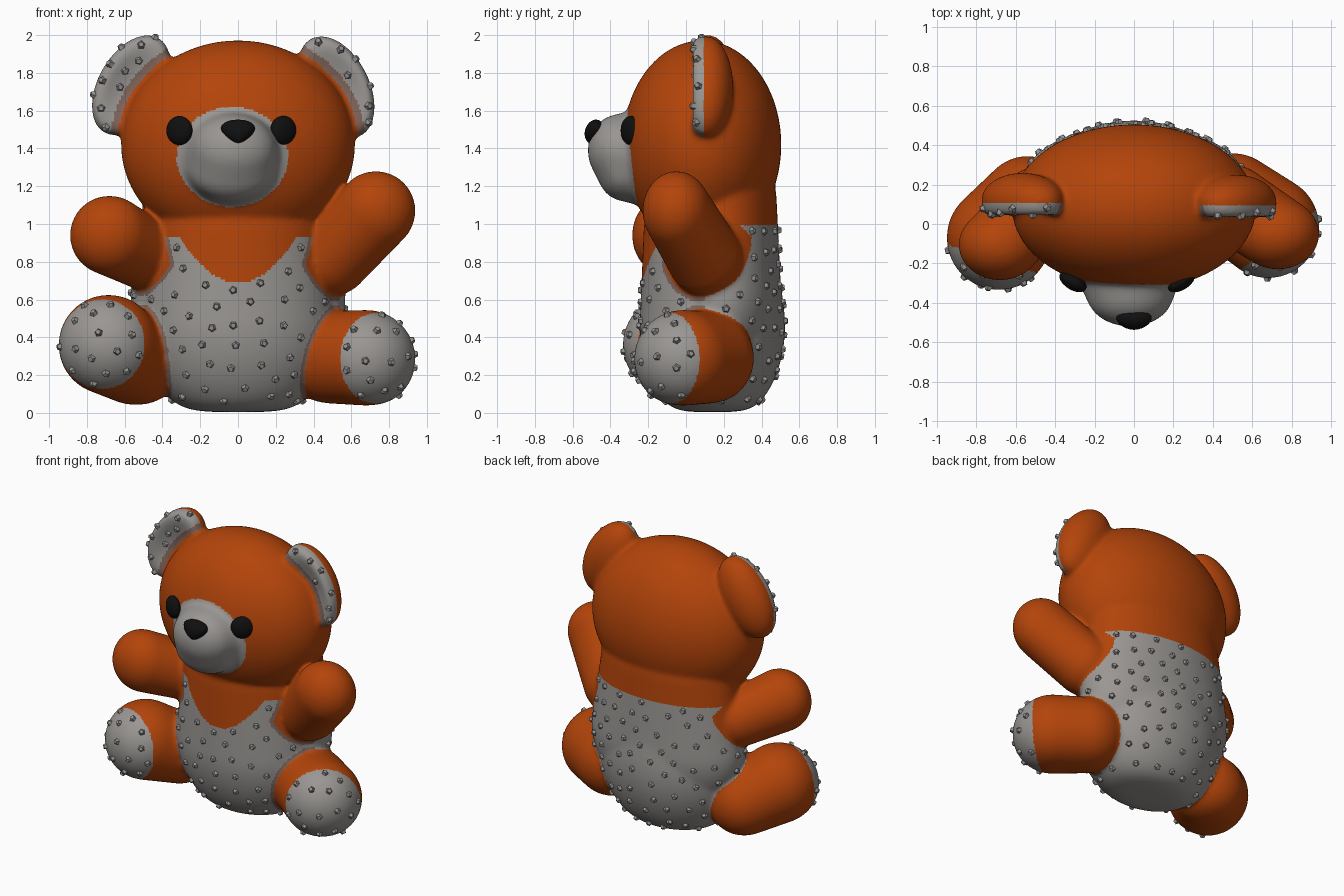
import bpy, bmesh, math, random
from mathutils import Vector, Matrix, kdtree

if "Cube" in bpy.data.objects:
    bpy.data.objects.remove(bpy.data.objects["Cube"])

random.seed(4)
COLOURS = {"orange": (0.45, 0.058, 0.003), "grey": (0.32, 0.305, 0.29),
           "brown_grey": (0.21, 0.125, 0.10), "black": (0.005, 0.005, 0.005),
           "stud_grey": (0.29, 0.28, 0.275)}
MATS = {}
for name, c in COLOURS.items():
    MATS[name] = bpy.data.materials.new(name)
    MATS[name].diffuse_color = (*c, 1)
ORANGE, GREY, BROWN = 0, 1, 2


def make_object(name, bm, mats, smooth=True):
    me = bpy.data.meshes.new(name)
    bm.to_mesh(me)
    bm.free()
    for f in me.polygons:
        f.use_smooth = smooth
    for m in mats:
        me.materials.append(MATS[m])
    ob = bpy.data.objects.new(name, me)
    bpy.context.collection.objects.link(ob)
    return ob


def place(c, r, rot=None):
    return Matrix.Translation(c) @ (rot or Matrix()) @ Matrix.Diagonal((*r, 1))


def add_hull(bm, *blobs):
    """Convex skin around one or more ellipsoids (centre, radii)."""
    t = bmesh.new()
    for c, r in blobs:
        r = r if isinstance(r, tuple) else (r, r, r)
        bmesh.ops.create_uvsphere(t, u_segments=60, v_segments=36, radius=1, matrix=place(c, r))
    pts = [v.co.copy() for v in t.verts]
    t.free()
    t = bmesh.new()
    for p in pts:
        t.verts.new(p)
    bmesh.ops.convex_hull(t, input=t.verts[:])
    bmesh.ops.delete(t, geom=[v for v in t.verts if not v.link_faces], context='VERTS')
    bmesh.ops.recalc_face_normals(t, faces=t.faces[:])
    me = bpy.data.meshes.new("temp")
    t.to_mesh(me)
    t.free()
    bm.from_mesh(me)
    bpy.data.meshes.remove(me)


# Part layout
BODY = ((0, 0.14, 0.46), (0.52, 0.385, 0.54))
BACK = ((0, 0.20, 0.60), (0.57, 0.305, 0.46))
HEAD = ((0, 0.085, 1.42), (0.62, 0.42, 0.552))
NECK = ((0, 0.12, 0.95), (0.46, 0.345, 0.34))
NAPE = ((0, 0.19, 1.12), (0.50, 0.29, 0.32))
ARMS = [((-0.49, 0.10, 0.84), 0.19, (-0.68, -0.105, 0.94), 0.21),
        ((0.50, 0.10, 0.82), 0.20, (0.73, -0.05, 1.07), 0.21)]
LEGS = [((-0.54, 0.11, 0.265), 0.235, (-0.685, -0.07, 0.36), 0.265),
        ((0.50, 0.11, 0.29), 0.25, (0.68, -0.015, 0.285), 0.26)]
PADS = [((-0.30, -0.95, 0.03), 0.115), ((0.62, -0.78, 0.0), 0.085)]
EARS = [place((-0.565, 0.12, 1.735), (0.175, 0.14, 0.29), Matrix.Rotation(math.radians(30), 4, 'Y')),
        place((0.52, 0.11, 1.725), (0.175, 0.14, 0.29), Matrix.Rotation(math.radians(-27), 4, 'Y'))]

# Plush: all soft parts fused together
bm = bmesh.new()
add_hull(bm, HEAD, ((-0.02, -0.19, 1.39), (0.26, 0.155, 0.25)))
add_hull(bm, BODY, NECK)
add_hull(bm, BACK, NAPE)
for a, ra, b, rb in ARMS:
    add_hull(bm, (a, ra), (b, (rb, rb * 0.86, rb)))
for a, ra, b, rb in LEGS:
    add_hull(bm, (a, ra), (b, rb))
# muzzle with a full chin
add_hull(bm, ((-0.03, -0.20, 1.355), (0.29, 0.14, 0.265)),
         ((-0.02, -0.355, 1.39), (0.22, 0.165, 0.19)),
         ((-0.03, -0.32, 1.28), (0.22, 0.15, 0.16)))
# ears with a hollow front
for m in EARS:
    vs = bmesh.ops.create_uvsphere(bm, u_segments=48, v_segments=30, radius=1)["verts"]
    for v in vs:
        if v.co.y < 0:
            s = -v.co.y
            v.co.y = -1.8 * s + 1.5 * s * s
        v.co = m @ v.co
# rounded, settled underside
for v in bm.verts:
    if v.co.z < 0.5:
        v.co.z = 0.035 * math.log(1 + math.exp(v.co.z / 0.035))
plush = make_object("plush_bear", bm, ["orange", "grey", "brown_grey"])
rm = plush.modifiers.new("fuse", 'REMESH')
rm.mode = 'VOXEL'
rm.voxel_size = 0.0125
sm = plush.modifiers.new("soften", 'SMOOTH')
sm.factor = 0.5
sm.iterations = 20
dg = bpy.context.evaluated_depsgraph_get()
dg.update()
me = bpy.data.meshes.new_from_object(plush.evaluated_get(dg))
plush.modifiers.clear()
plush.data = me
me.name = "plush_bear"
if len(me.materials) < 3:
    me.materials.clear()
    for n in ("orange", "grey", "brown_grey"):
        me.materials.append(MATS[n])


def d_ellipsoid(p, part):
    q = p - Vector(part[0])
    r = part[1]
    k0 = Vector((q.x / r[0], q.y / r[1], q.z / r[2])).length
    k1 = Vector((q.x / r[0]**2, q.y / r[1]**2, q.z / r[2]**2)).length
    return k0 * (k0 - 1) / max(k1, 1e-6)


def d_limb(p, limb):
    a, b = Vector(limb[0]), Vector(limb[2])
    t = min(1, max(0, (p - a).dot(b - a) / (b - a).length_squared))
    return (p - a.lerp(b, t)).length - (limb[1] + t * (limb[3] - limb[1]))


EAR_INV = [m.inverted() for m in EARS]


def colour(p, n):
    """Colour index for a face and whether it may carry studs."""
    # muzzle
    if p.y < -0.2 and ((p.x + 0.03) / 0.295)**2 + ((p.z - 1.355) / 0.265)**2 < 1:
        return GREY, False
    # ear fronts
    if p.z > 1.4:
        for inv in EAR_INV:
            q = inv @ p
            dh = d_ellipsoid(p, HEAD)
            if q.x**2 + q.z**2 < 1.05 and dh > 0.02 and n.y < -0.05 and q.y < -0.1:
                return (BROWN, False) if dh < 0.06 else (GREY, True)
        return ORANGE, False
    # foot pads
    dl = [d_limb(p, l) for l in ARMS + LEGS]
    db = min(d_ellipsoid(p, part) for part in (BODY, NECK, BACK, NAPE))
    near = min(dl)
    if near < db:
        i = dl.index(near) - 2
        if i >= 0:
            d, cut = PADS[i]
            if (p - Vector(LEGS[i][2])).dot(Vector(d).normalized()) > cut:
                return GREY, True
        return ORANGE, False
    # vest on the body with a round front neckline
    top = 0.99 if p.y > 0.2 else min(0.93, 0.69 + 2.5 * p.x**2)
    if p.z < top:
        return (BROWN, False) if near < db + 0.03 and p.y < 0.1 else (GREY, True)
    return ORANGE, False


spots, plain = [], []
for f in me.polygons:
    p, n = f.center.copy(), f.normal.copy()
    f.material_index, studded = colour(p, n)
    f.use_smooth = True
    if studded and p.z > 0.06 and n.z > -0.8:
        spots.append((p, n))
    elif not studded:
        plain.append(p)
kd = kdtree.KDTree(len(plain))
for i, p in enumerate(plain):
    kd.insert(p, i)
kd.balance()

# Studs scattered evenly over the grey patches
random.shuffle(spots)
chosen = []
for p, n in spots:
    gap = 0.085 if p.z > 1.4 else 0.103
    if all((p - q).length_squared > gap * gap for q, _ in chosen) and kd.find(p)[2] > 0.03:
        chosen.append((p, n))
bm = bmesh.new()
for p, n in chosen:
    m = (Matrix.Translation(p + n * 0.006) @ n.to_track_quat('Z', 'Y').to_matrix().to_4x4()
         @ Matrix.Rotation(random.uniform(0, 6.28), 4, 'Z'))
    bmesh.ops.create_cone(bm, cap_ends=True, segments=5, radius1=0.025, radius2=0.014,
                          depth=0.024, matrix=m)
make_object("studs", bm, ["stud_grey"], smooth=False)

# Eyes
for side, x in (("left", -0.31), ("right", 0.24)):
    bm = bmesh.new()
    turn = Matrix.Rotation(math.radians(32 if x > 0 else -32), 4, 'Z')
    bmesh.ops.create_uvsphere(bm, u_segments=24, v_segments=16, radius=1,
                              matrix=place((x, -0.292, 1.495), (0.077, 0.042, 0.077), turn))
    make_object(side + "_eye", bm, ["black"])

# Nose: rounded triangle, wide at the top
bm = bmesh.new()
bmesh.ops.create_uvsphere(bm, u_segments=24, v_segments=16, radius=1)
for v in bm.verts:
    v.co.x *= 1 + 0.4 * v.co.z
bm.transform(place((0.0, -0.485, 1.488), (0.084, 0.05, 0.066), Matrix.Rotation(math.radians(-18), 4, 'X')))
make_object("nose", bm, ["black"])

for m in bpy.data.materials:
    if m.users and not m.is_grease_pencil:
        m.use_nodes = True
        m.node_tree.nodes["Principled BSDF"].inputs["Base Color"].default_value = m.diffuse_color
